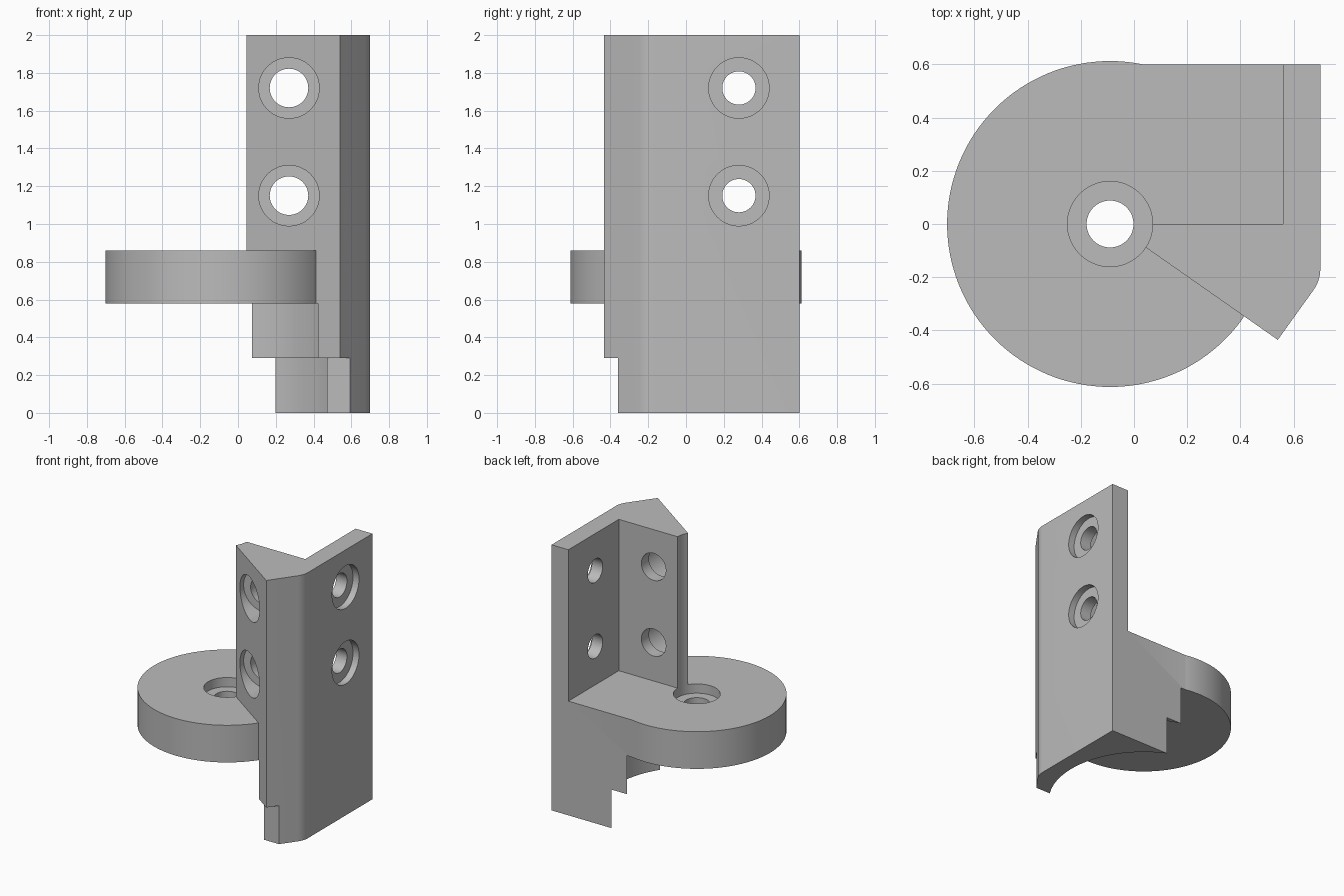
import bpy, bmesh, math
from mathutils import Vector, Matrix

if "Cube" in bpy.data.objects:
    bpy.data.objects.remove(bpy.data.objects["Cube"])

CX = -0.09            # axis of the round plate
SEG = 96

grey = bpy.data.materials.new("plain grey")
grey.diffuse_color = (0.5, 0.5, 0.5, 1)
grey.use_nodes = True
grey.node_tree.nodes["Principled BSDF"].inputs["Base Color"].default_value = grey.diffuse_color


def finish(name, bm):
    bmesh.ops.recalc_face_normals(bm, faces=bm.faces[:])
    me = bpy.data.meshes.new(name)
    bm.to_mesh(me)
    bm.free()
    me.materials.append(grey)
    ob = bpy.data.objects.new(name, me)
    bpy.context.collection.objects.link(ob)
    return ob


def prism(name, pts, z0, z1):
    bm = bmesh.new()
    face = bm.faces.new([bm.verts.new((x, y, z0)) for x, y in pts])
    ext = bmesh.ops.extrude_face_region(bm, geom=[face])
    verts = [g for g in ext["geom"] if isinstance(g, bmesh.types.BMVert)]
    bmesh.ops.translate(bm, verts=verts, vec=(0, 0, z1 - z0))
    return finish(name, bm)


def box(name, lo, hi):
    return prism(name, [(lo[0], lo[1]), (hi[0], lo[1]), (hi[0], hi[1]), (lo[0], hi[1])], lo[2], hi[2])


def rod(name, a, b, r, seg=SEG):
    a, b = Vector(a), Vector(b)
    rot = (b - a).to_track_quat('Z', 'Y').to_matrix().to_4x4()
    bm = bmesh.new()
    bmesh.ops.create_cone(bm, cap_ends=True, segments=seg, radius1=r, radius2=r,
                          depth=(b - a).length, matrix=Matrix.Translation((a + b) / 2) @ rot)
    return finish(name, bm)


def combine(target, tool, op='DIFFERENCE'):
    mod = target.modifiers.new("combine", 'BOOLEAN')
    mod.operation, mod.solver, mod.object = op, 'EXACT', tool
    bpy.context.view_layer.objects.active = target
    bpy.ops.object.modifier_apply(modifier=mod.name)
    bpy.data.objects.remove(tool, do_unlink=True)


# Upright block footprint: slanted front, rounded outer corner
p0, p1, p2 = Vector((0.675, -0.247)), Vector((0.70, -0.212)), Vector((0.70, -0.168))
fillet = [tuple(p0 * (1 - t) ** 2 + p1 * 2 * t * (1 - t) + p2 * t * t)
          for t in [i / 6 for i in range(7)]]
outline = [(-0.02, -0.043), (0.54, -0.435)] + fillet + [(0.70, 0.60), (-0.02, 0.60)]
bracket = prism("bracket", outline, 0, 2)

# Inner pocket that leaves two walls above the plate
combine(bracket, box("pocket", (-1, 0, 0.86), (0.56, 1, 3)))

# Stepped round clearances under the plate and the trimmed front foot
combine(bracket, rod("upper_clearance", (CX, 0, 0.2), (CX, 0, 0.58), 0.622, 128))
combine(bracket, rod("lower_clearance", (CX, 0, -0.2), (CX, 0, 0.29), 0.666, 128))
combine(bracket, box("foot_trim", (-1, -1, -0.2), (1, -0.36, 0.29)))

# Round plate
combine(bracket, rod("plate", (CX, 0, 0.58), (CX, 0, 0.86), 0.612, 128), 'UNION')

# Plate bore, with the counterbore running up past the wall end
combine(bracket, rod("bore", (CX, 0, 0.4), (CX, 0, 1), 0.088))
combine(bracket, rod("counterbore", (CX, 0, 0.79), (CX, 0, 3), 0.16))

# Screw holes through both walls
for z in (1.15, 1.72):
    combine(bracket, rod("front_hole", (0.27, -1, z), (0.27, 0.3, z), 0.102))
    combine(bracket, rod("front_recess", (0.27, -1, z), (0.27, -0.09, z), 0.16))
    combine(bracket, rod("side_hole", (0.4, 0.28, z), (1, 0.28, z), 0.088))
    combine(bracket, rod("side_recess", (0.65, 0.28, z), (1, 0.28, z), 0.16))

bpy.ops.object.select_all(action='DESELECT')
bracket.select_set(True)
bpy.context.view_layer.objects.active = bracket
bpy.ops.object.shade_smooth_by_angle(angle=math.radians(25))
